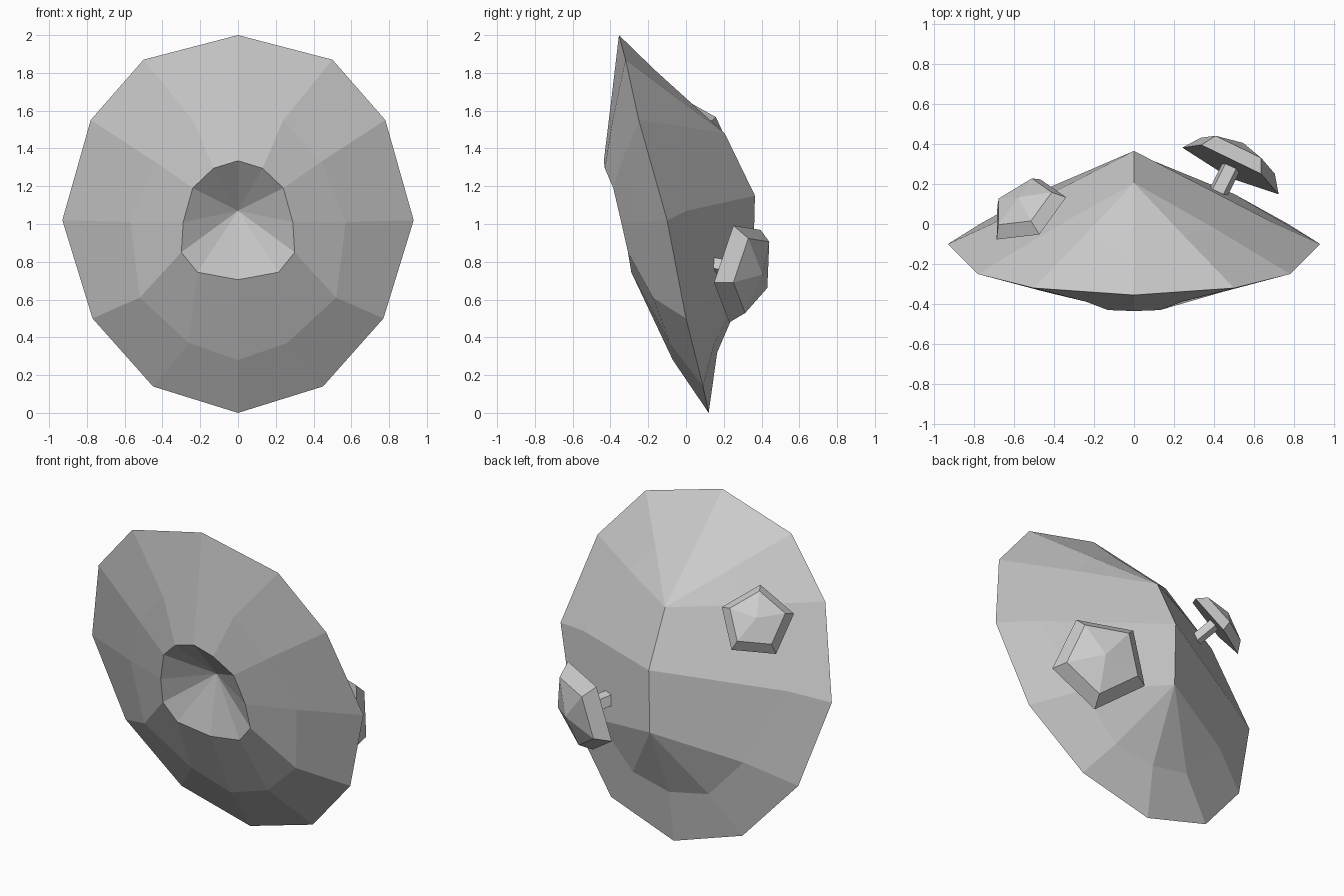
import bpy, bmesh, math
from mathutils import Vector

if "Cube" in bpy.data.objects:
    bpy.data.objects.remove(bpy.data.objects["Cube"])


def finish(bm, name):
    bmesh.ops.remove_doubles(bm, verts=bm.verts, dist=0.0005)
    bmesh.ops.recalc_face_normals(bm, faces=bm.faces)
    me = bpy.data.meshes.new(name)
    bm.to_mesh(me)
    bm.free()
    ob = bpy.data.objects.new(name, me)
    bpy.context.collection.objects.link(ob)
    return ob


def loft(bm, loops):
    """Skin consecutive closed loops; repeated points collapse to fans."""
    for a, b in zip(loops, loops[1:]):
        n = len(a)
        for i in range(n):
            j = (i + 1) % n
            pts = []
            for p in (a[i], a[j], b[j], b[i]):
                if p not in pts:
                    pts.append(p)
            if len(pts) > 2:
                bm.faces.new([bm.verts.new(p) for p in pts])


def mirrored(half):
    """Top-to-bottom half loop -> full 12-point loop."""
    return half + [(-x, y, z) for x, y, z in half[-2:0:-1]]


# Disc-shaped body: half loops run from the top round the +x side to the bottom
pit = [(0, -.21, 1.07)] * 7
mouth = [(0, -.435, 1.335), (.13, -.43, 1.295), (.24, -.385, 1.19), (.29, -.343, 1.01),
         (.30, -.307, .85), (.215, -.29, .745), (0, -.27, .705)]
front = [(0, -.40, 1.62), (.24, -.388, 1.55), (.44, -.34, 1.33), (.57, -.24, 1.01),
         (.52, -.175, .61), (.26, -.085, .37), (0, -.07, .28)]
rim = [(0, -.355, 2), (.5, -.32, 1.87), (.78, -.25, 1.55), (.93, -.10, 1.02),
       (.77, 0, .5), (.45, .09, .14), (0, .12, 0)]
back = [(0, -.17, 1.82), (.25, -.06, 1.675), (.40, -.02, 1.515), (.70, 0.005, 1.07),
        (.5, .15, .63), (.26, .15, .37), (0, .165, .32)]
upper, middle, lower = (0, .205, 1.48), (0, .365, 1.15), (0, .355, .76)
ridge = [upper] * 3 + [middle] + [lower] * 3
bm = bmesh.new()
loft(bm, [mirrored(h) for h in (pit, mouth, front, rim, back, ridge)])
finish(bm, "body")


# Five-sided mushroom growths on the back
def mushroom(name, centre, normal, spoke, radius):
    c, n = Vector(centre), Vector(normal).normalized()
    u = Vector(spoke)
    u = (u - n * u.dot(n)).normalized()
    v = n.cross(u)

    def ring(r, h):
        return [tuple(c + n * h * radius + (u * math.cos(a) + v * math.sin(a)) * r * radius)
                for a in (k * math.tau / 5 for k in range(5))]

    def tip(h):
        return [tuple(c + n * h * radius)] * 5

    cap = bmesh.new()
    loft(cap, [tip(0), ring(1, 0), ring(.77, .29), tip(.5)])
    finish(cap, name + "_cap")
    stem = bmesh.new()
    loft(stem, [tip(-.72), ring(.18, -.72), ring(.18, .02), tip(.02)])
    finish(stem, name + "_stem")


mushroom("large_mushroom", (.483, .281, .756), (.44, .88, -.17), (-.013, -.07, -.266), .282)
mushroom("small_mushroom", (-.53, .064, 1.477), (-.45, .66, .6), (.06, -.124, .183), .214)
